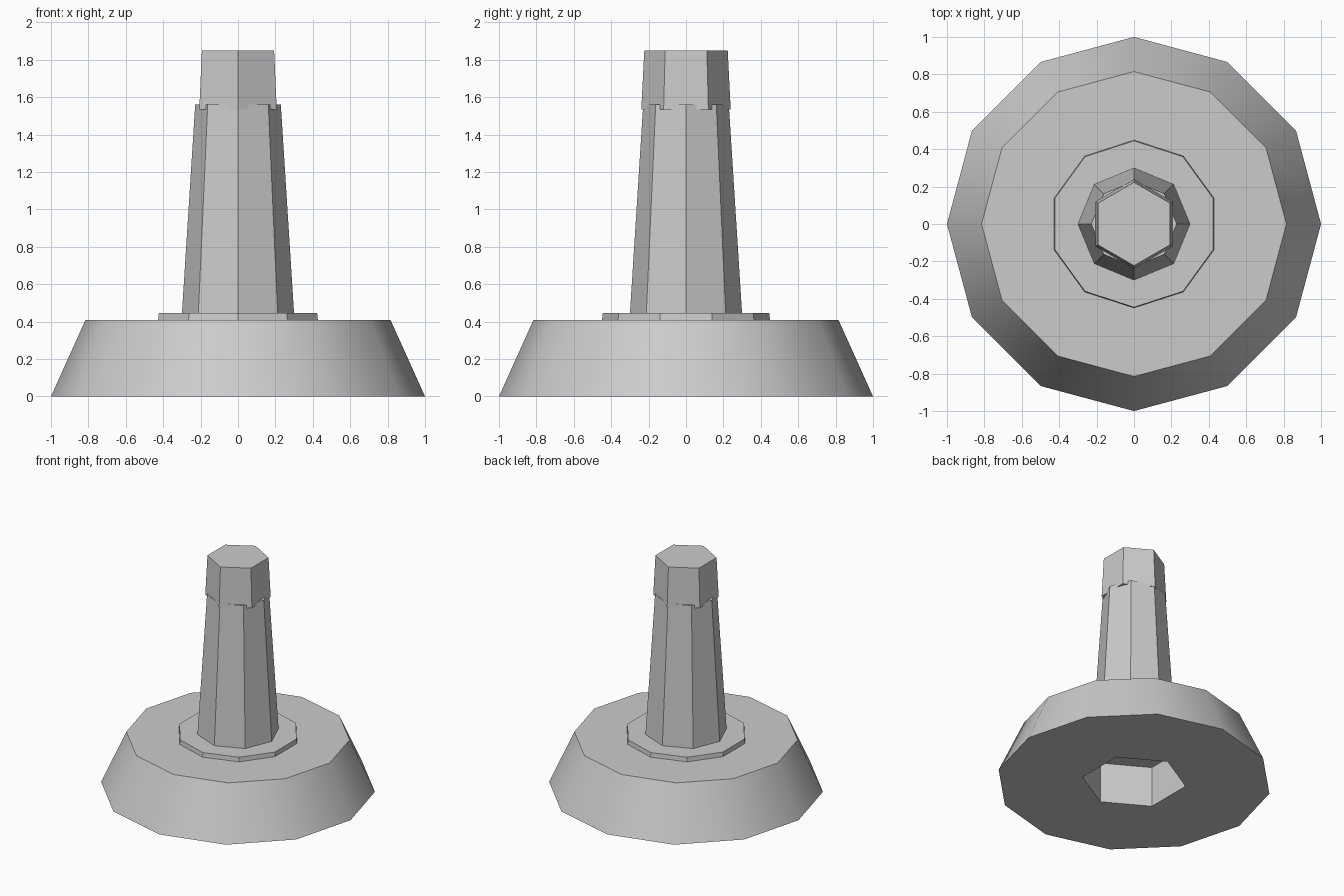
import bpy, bmesh
from math import cos, sin, pi, tau

if "Cube" in bpy.data.objects:
    bpy.data.objects.remove(bpy.data.objects["Cube"])

GREY = (0.6, 0.6, 0.6, 1)
grey = bpy.data.materials.new("plain grey")
grey.use_nodes = True
grey.diffuse_color = GREY
grey.node_tree.nodes["Principled BSDF"].inputs["Base Color"].default_value = GREY


def ring(bm, sides, radius, z):
    """Regular polygon of vertices with one corner pointing to +y."""
    angles = [pi / 2 + tau * i / sides for i in range(sides)]
    return [bm.verts.new((radius * cos(a), radius * sin(a), z)) for a in angles]


def wall(bm, low, high):
    """Band of quads between two rings of equal size."""
    n = len(low)
    return [bm.faces.new((low[i], low[(i + 1) % n], high[(i + 1) % n], high[i]))
            for i in range(n)]


def loop_edges(bm, verts):
    n = len(verts)
    return [bm.edges.get((verts[i], verts[(i + 1) % n])) for i in range(n)]


def finish(bm, name):
    bmesh.ops.recalc_face_normals(bm, faces=bm.faces)
    mesh = bpy.data.meshes.new(name)
    bm.to_mesh(mesh)
    bm.free()
    mesh.materials.append(grey)
    obj = bpy.data.objects.new(name, mesh)
    bpy.context.collection.objects.link(obj)
    return obj


def frustum(name, sides, r_low, r_high, z_low, z_high):
    bm = bmesh.new()
    low, high = ring(bm, sides, r_low, z_low), ring(bm, sides, r_high, z_high)
    wall(bm, low, high)
    bm.faces.new(low)
    bm.faces.new(high)
    return finish(bm, name)


# Wide base: smooth sloping side, with a hexagonal socket underneath
bm = bmesh.new()
foot, shoulder = ring(bm, 12, 1.0, 0), ring(bm, 12, 0.815, 0.41)
for face in wall(bm, foot, shoulder):
    face.smooth = True
bm.faces.new(shoulder)
rim, roof = ring(bm, 6, 0.38, 0), ring(bm, 6, 0.38, 0.325)
wall(bm, rim, roof)
bm.faces.new(roof)
# Underside: each socket edge is joined to the base edges facing it
for i in range(6):
    a, b = rim[i], rim[(i + 1) % 6]
    p, q, r = (foot[(2 * i + k) % 12] for k in range(3))
    bm.faces.new((a, p, q, r, b))
finish(bm, "base")

# Collar, tapering shaft and hexagonal tip
frustum("collar", 10, 0.45, 0.445, 0.40, 0.445)
frustum("shaft", 8, 0.30, 0.229, 0.44, 1.56)
frustum("tip", 6, 0.239, 0.223, 1.535, 1.85)
